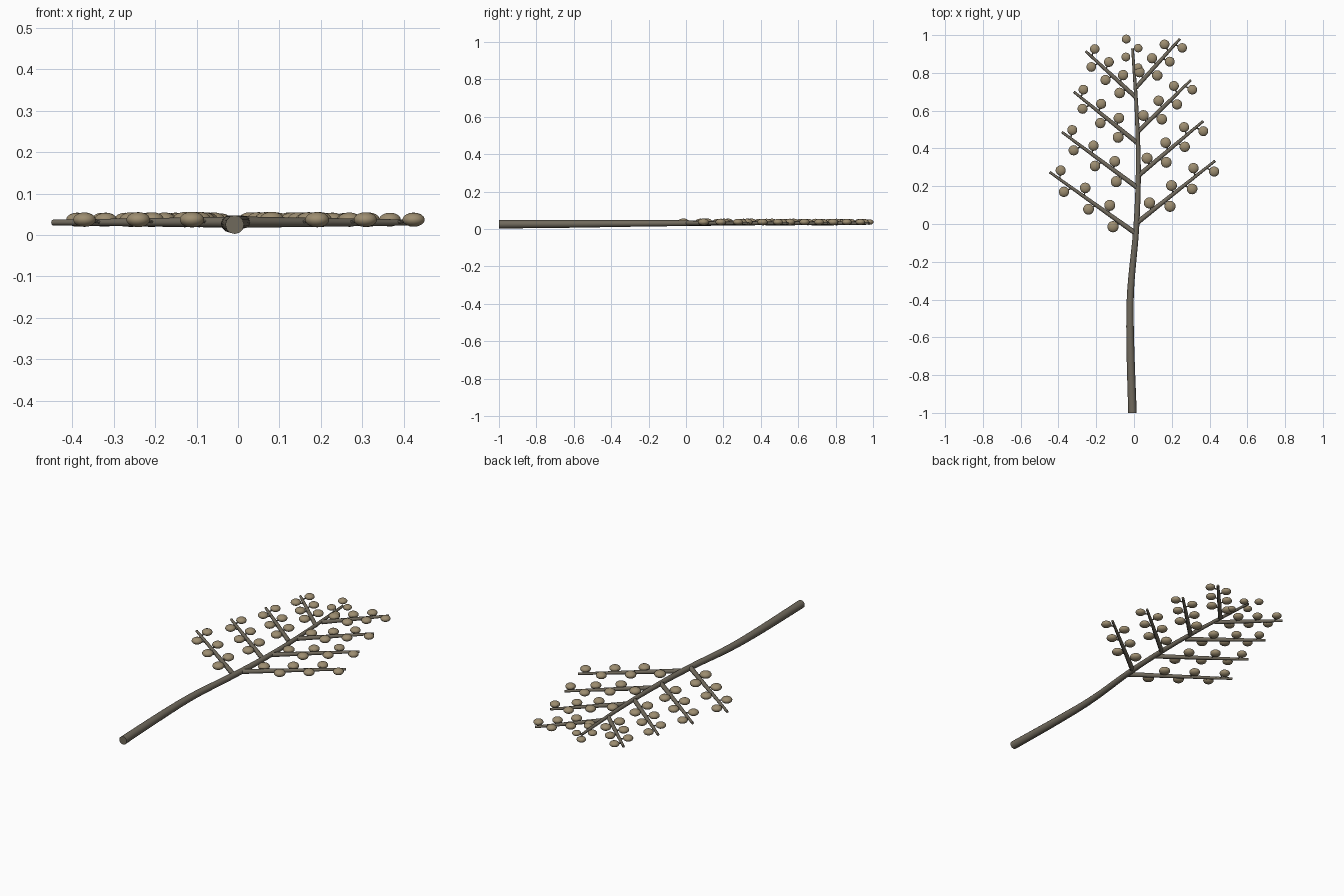
import bpy, bmesh, math
from mathutils import Vector

if "Cube" in bpy.data.objects:
    bpy.data.objects.remove(bpy.data.objects["Cube"])


def material(name, color):
    m = bpy.data.materials.new(name)
    m.diffuse_color = (*color, 1)
    m.use_nodes = True
    m.node_tree.nodes["Principled BSDF"].inputs["Base Color"].default_value = m.diffuse_color
    return m


BARK = material("bark", (0.165, 0.145, 0.11))
BERRY = material("berry_skin", (0.34, 0.27, 0.165))


def finish(bm, name, mat):
    bmesh.ops.recalc_face_normals(bm, faces=bm.faces[:])
    me = bpy.data.meshes.new(name)
    bm.to_mesh(me)
    bm.free()
    me.materials.append(mat)
    ob = bpy.data.objects.new(name, me)
    bpy.context.collection.objects.link(ob)
    bpy.context.view_layer.objects.active = ob
    ob.select_set(True)
    bpy.ops.object.shade_smooth_by_angle(angle=math.radians(50))
    ob.select_set(False)


def tube(bm, pts, radii, sides):
    """Tapered, capped tube through a list of points."""
    rings = []
    for i, p in enumerate(pts):
        t = (pts[min(i + 1, len(pts) - 1)] - pts[max(i - 1, 0)]).normalized()
        side = t.cross(Vector((0, 0, 1))).normalized()
        up = side.cross(t)
        angles = [2 * math.pi * k / sides for k in range(sides)]
        rings.append([bm.verts.new(p + radii[i] * (side * math.cos(a) + up * math.sin(a)))
                      for a in angles])
    for a, b in zip(rings, rings[1:]):
        for k in range(sides):
            n = (k + 1) % sides
            bm.faces.new((a[k], a[n], b[n], b[k]))
    bm.faces.new(rings[0])
    bm.faces.new(rings[-1])


def berry(bm, p, r):
    new = bmesh.ops.create_uvsphere(bm, u_segments=14, v_segments=9, radius=r)["verts"]
    for v in new:
        v.co.z *= 0.62
        v.co += p


def smooth_path(keys, steps):
    """Catmull-Rom interpolation of the key tuples."""
    k = [Vector(q) for q in keys]
    out = []
    for i in range(len(k) - 1):
        a, b, c, d = k[max(i - 1, 0)], k[i], k[i + 1], k[min(i + 2, len(k) - 1)]
        for s in range(steps):
            t = s / steps
            out.append(0.5 * (2 * b + (c - a) * t + (2 * a - 5 * b + 4 * c - d) * t * t
                              + (3 * b - a - 3 * c + d) * t ** 3))
    return out + [k[-1]]


# Main stem: x, y, z, radius
stem = smooth_path([(-0.008, -1, 0.025, 0.0225), (-0.02, -0.62, 0.027, 0.0205),
                    (-0.018, -0.35, 0.029, 0.018), (0.012, -0.02, 0.031, 0.0155),
                    (0.023, 0.3, 0.032, 0.013), (0.013, 0.62, 0.034, 0.010),
                    (-0.008, 0.93, 0.035, 0.007)], 4)
bm = bmesh.new()
tube(bm, [Vector(q[:3]) for q in stem], [q[3] for q in stem], 12)
finish(bm, "main_stem", BARK)

# Side branches: (base x, base y, tip x, tip y), each with alternating berries
branches = {
    "left": [(0.01, -0.05, -0.447, 0.275), (0.015, 0.195, -0.382, 0.487),
             (0.012, 0.434, -0.319, 0.70), (0.008, 0.672, -0.256, 0.915)],
    "right": [(0.02, 0.01, 0.43, 0.335), (0.022, 0.255, 0.367, 0.545),
              (0.018, 0.486, 0.302, 0.762), (0.01, 0.722, 0.243, 0.98)],
}
berries = bmesh.new()
stalks = bmesh.new()
for side, rows in branches.items():
    for n, (x0, y0, x1, y1) in enumerate(rows):
        a, b = Vector((x0, y0, 0.031)), Vector((x1, y1, 0.030))
        bm = bmesh.new()
        tube(bm, [a, a.lerp(b, 0.5), b], [0.0135 - 0.0006 * n, 0.0102, 0.0068], 8)
        finish(bm, f"{side}_branch_{n + 1}", BARK)
        d = (b - a).normalized()
        normal = Vector((-d.y, d.x, 0))
        for i in range(6):
            f = 0.213 + 0.142 * i
            c = a.lerp(b, f) + normal * (0.041 if i % 2 == 0 else -0.041)
            c.z = 0.037
            berry(berries, c, 0.0305 - 0.0006 * n - 0.0006 * i)
            tube(stalks, [a.lerp(b, f - 0.04), c], [0.004, 0.003], 6)

# Small berries at the stem tip
for x, y, r in [(-0.041, 0.979, 0.024), (-0.043, 0.884, 0.024),
                (0.022, 0.931, 0.023), (0.022, 0.828, 0.023)]:
    berry(berries, Vector((x, y, 0.037)), r)
finish(berries, "berries", BERRY)
finish(stalks, "berry_stalks", BARK)
